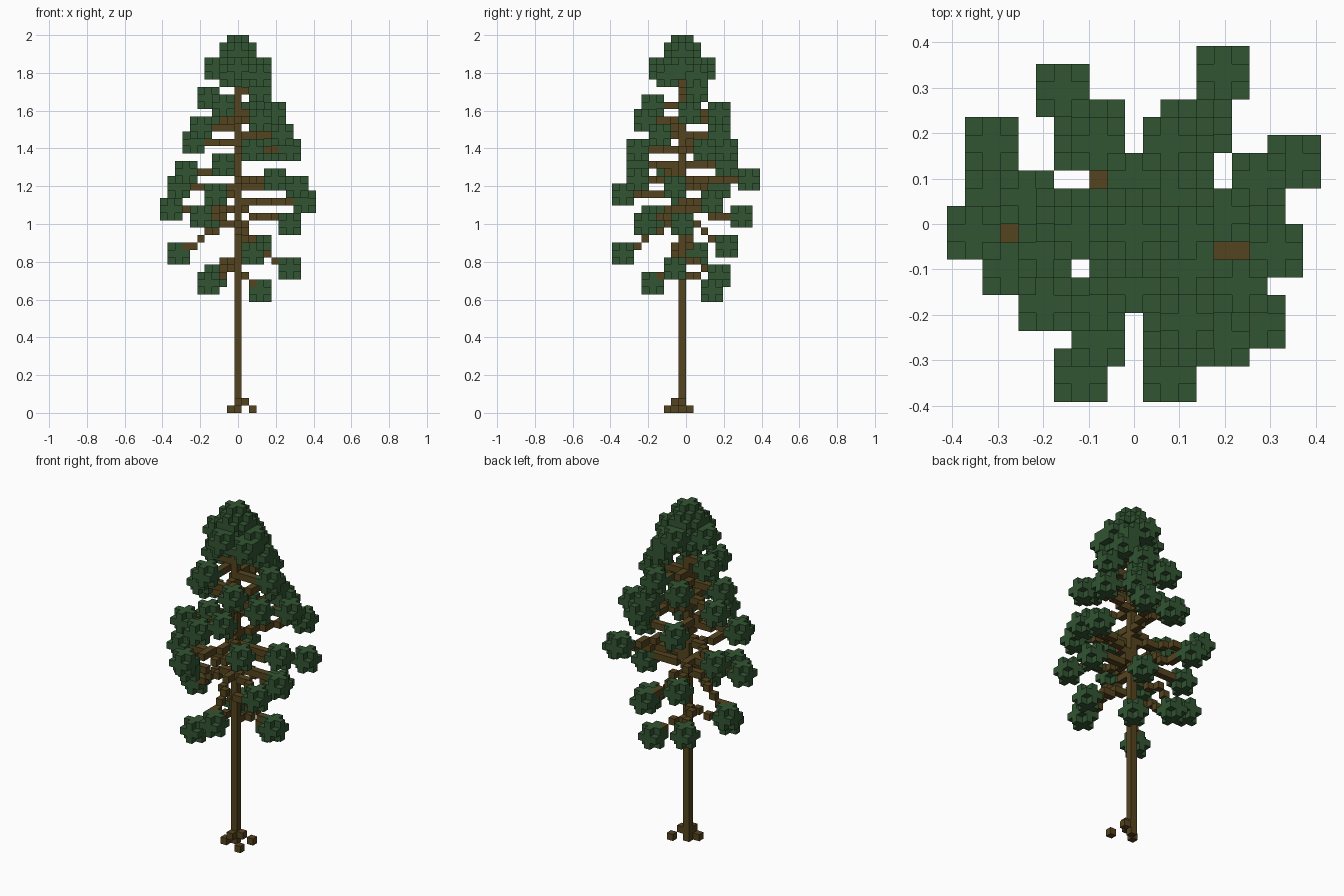
import bpy
import bmesh
from itertools import product
from math import floor
from mathutils import Vector

cube = bpy.data.objects.get("Cube")
if cube:
    bpy.data.objects.remove(cube, do_unlink=True)

VOXEL = 2 / 51
AXES = [Vector(a) for a in ((1, 0, 0), (0, 1, 0), (0, 0, 1))]


def make_material(name, colour):
    mat = bpy.data.materials.new(name)
    mat.use_nodes = True
    mat.diffuse_color = colour
    mat.node_tree.nodes["Principled BSDF"].inputs["Base Color"].default_value = colour
    return mat


def leaf_ball(centre):
    """Cells of a small block with its eight corners left out."""
    return {tuple(c + o for c, o in zip(centre, offset))
            for offset in product((-1, 0, 1), repeat=3)
            if sum(map(abs, offset)) < 3}


def branch(tip):
    """Stepped line of cells from the trunk to a tip; low branches droop."""
    end = Vector(tip)
    droop = min(round(end.xy.length * 0.55), max(0, 27 - tip[2]))
    start = Vector((0, 0, tip[2] + droop))
    steps = int(max(map(abs, end - start)))
    points = [start.lerp(end, i / steps) for i in range(1, steps + 1)]
    return {(floor(p.x + 0.01), floor(p.y + 0.01), round(p.z)) for p in points}


def build_cells(name, cells, solid, material):
    """Mesh the exposed cube faces of a set of cells."""
    bm = bmesh.new()
    corners = {}

    def corner(point):
        key = tuple(round(c * 2) for c in point)
        if key not in corners:
            corners[key] = bm.verts.new((point + Vector((0, -0.5, 0.5))) * VOXEL)
        return corners[key]

    for cell in sorted(cells):
        middle = Vector(cell)
        for i, side in product(range(3), (-1, 1)):
            normal = AXES[i] * side
            if tuple(round(c) for c in middle + normal) in solid:
                continue
            u, w = AXES[(i + 1) % 3] / 2, AXES[(i + 2) % 3] * side / 2
            face_middle = middle + normal / 2
            bm.faces.new([corner(face_middle + d)
                          for d in (-u - w, u - w, u + w, w - u)])
    mesh = bpy.data.meshes.new(name)
    bm.to_mesh(mesh)
    bm.free()
    mesh.materials.append(material)
    obj = bpy.data.objects.new(name, mesh)
    bpy.context.collection.objects.link(obj)


# Branch tips, in cells measured from the trunk
low_tips = [(3, 4, 16), (-4, -4, 17), (-3, 5, 18), (7, -1, 19), (-8, 2, 21),
            (2, -8, 21), (3, 6, 22), (7, -5, 25), (7, 0, 25), (-5, -4, 26),
            (-4, 8, 26)]
middle_tips = [(-9, 0, 27), (9, 4, 28), (-3, -8, 29), (8, -1, 30),
               (-8, 5, 30), (5, 9, 31), (5, -6, 31), (-7, -2, 32),
               (-2, -6, 33), (-2, 6, 33), (2, -6, 35), (7, 3, 35),
               (4, 6, 35), (-6, 2, 36)]
high_tips = [(6, -3, 37), (3, 5, 37), (-5, -1, 38), (3, -5, 39), (-2, 5, 39),
             (5, 1, 40), (2, 5, 40), (-2, -4, 41), (-4, 1, 42), (3, 2, 43)]
tips = low_tips + middle_tips + high_tips

# Dense crown: a ring of balls, a narrower ring, the top ball and fillers
crown = [(0, 0, 49)]
for sx, sy in ((1, 0), (-1, 0), (0, 1), (0, -1)):
    crown += [(sx * 3, sy * 3, 46), (sx, sy, 48)]
crown += [(2, 2, 45), (3, -2, 45), (-1, 1, 45), (-1, -2, 45)]

# Leaves
foliage = set()
for tip in tips + crown:
    foliage |= leaf_ball(tip)

# Trunk, roots and branches
trunk = {(0, 0, z) for z in range(46)}
roots = {(-1, -1, 0), (2, -2, 0), (2, 1, 0), (1, 0, 1), (0, -1, 1)}
branches = set()
for tip in tips:
    branches |= branch(tip)
trunk -= foliage
branches -= foliage | trunk
solid = foliage | trunk | roots | branches

leaf_green = make_material("leaf green", (0.032, 0.09, 0.032, 1))
bark_brown = make_material("bark brown", (0.09, 0.057, 0.013, 1))
build_cells("foliage", foliage, solid, leaf_green)
build_cells("trunk", trunk, solid, bark_brown)
build_cells("roots", roots, solid, bark_brown)
build_cells("branches", branches, solid, bark_brown)
